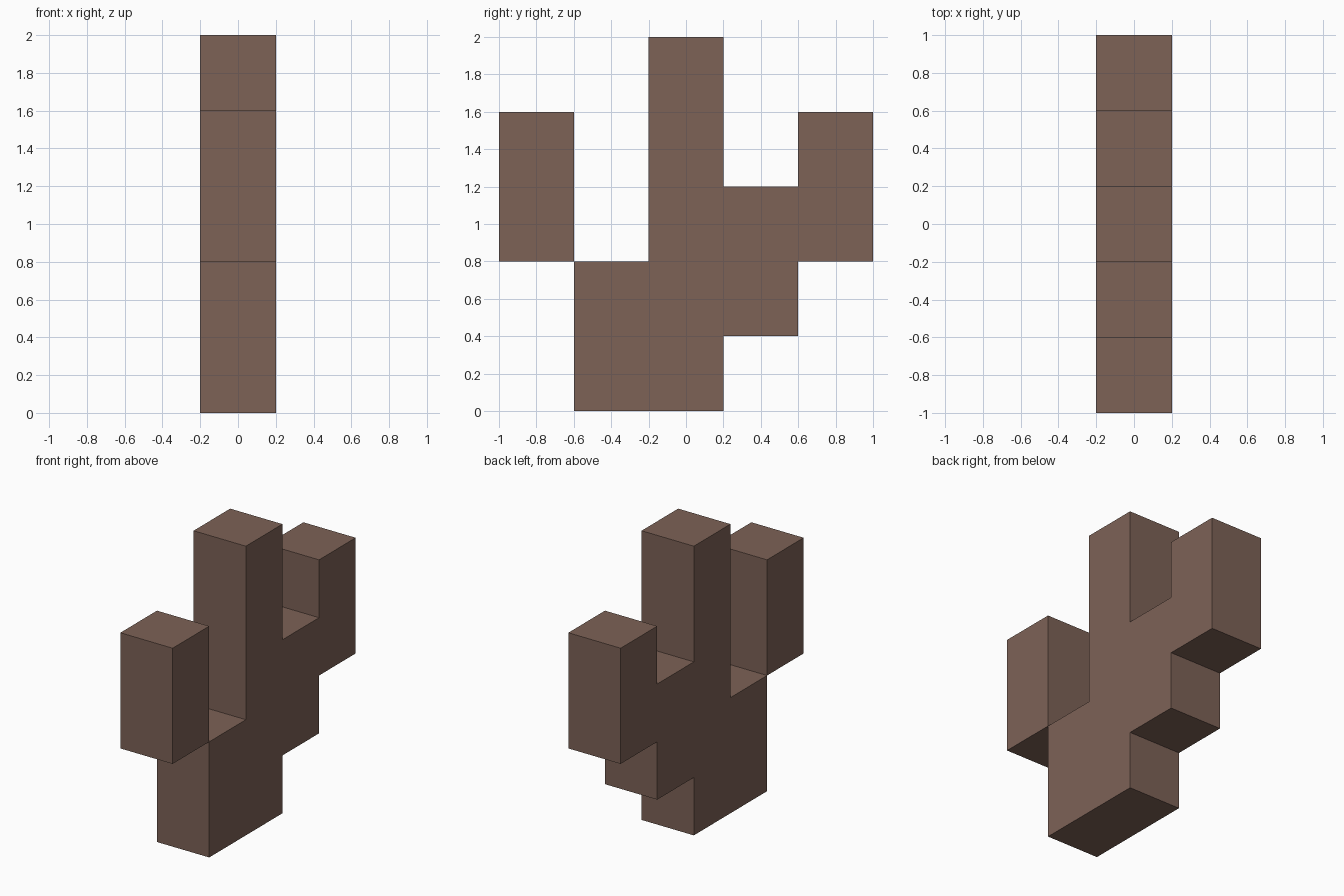
import bpy
import bmesh

cube = bpy.data.objects.get("Cube")
if cube:
    bpy.data.objects.remove(cube, do_unlink=True)

UNIT = 0.4  # edge of one block
HALF = UNIT / 2

brown = bpy.data.materials.new("bark brown")
brown.use_nodes = True
color = (0.205, 0.122, 0.094, 1)
brown.diffuse_color = color
brown.node_tree.nodes["Principled BSDF"].inputs["Base Color"].default_value = color


def slab(name, outline):
    """Extrude a side outline, given in blocks as (y, z), to one block wide."""
    bm = bmesh.new()
    side = bm.faces.new([bm.verts.new((-HALF, y * UNIT, z * UNIT)) for y, z in outline])
    grown = bmesh.ops.extrude_face_region(bm, geom=[side], use_keep_orig=True)
    moved = [v for v in grown["geom"] if isinstance(v, bmesh.types.BMVert)]
    bmesh.ops.translate(bm, verts=moved, vec=(UNIT, 0, 0))
    bmesh.ops.recalc_face_normals(bm, faces=bm.faces)
    mesh = bpy.data.meshes.new(name)
    bm.to_mesh(mesh)
    bm.free()
    mesh.materials.append(brown)
    obj = bpy.data.objects.new(name, mesh)
    bpy.context.collection.objects.link(obj)
    return obj


# Trunk with its wide foot and the stepped back branch
slab("trunk_and_back_branch", [
    (-1.5, 0), (0.5, 0), (0.5, 1), (1.5, 1), (1.5, 2), (2.5, 2), (2.5, 4),
    (1.5, 4), (1.5, 3), (0.5, 3), (0.5, 5), (-0.5, 5), (-0.5, 2), (-1.5, 2),
])

# Front branch, meeting the foot along one edge
slab("front_branch", [(-2.5, 2), (-1.5, 2), (-1.5, 4), (-2.5, 4)])
